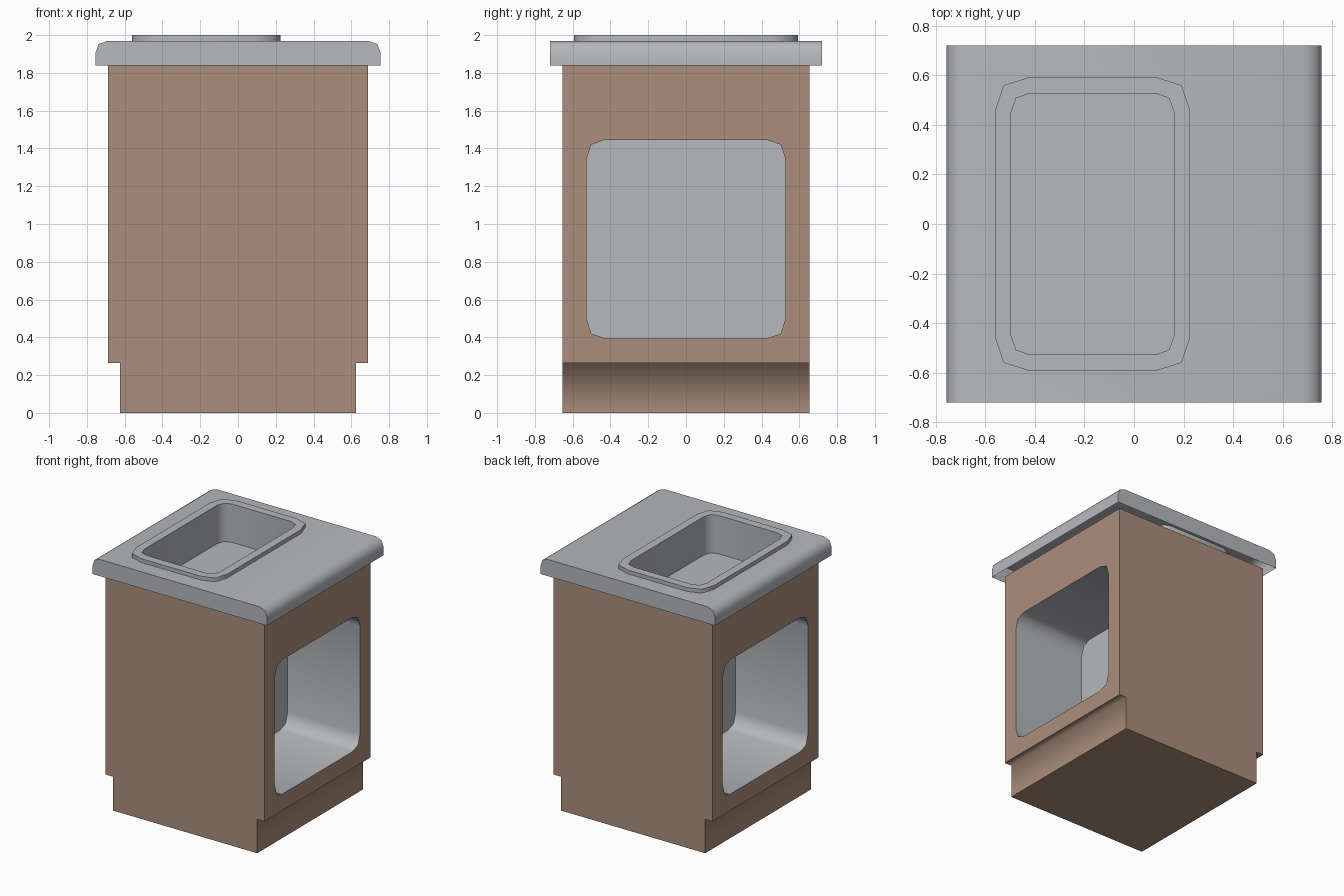
import bpy, bmesh
from math import radians
from mathutils import Vector

if "Cube" in bpy.data.objects:
    bpy.data.objects.remove(bpy.data.objects["Cube"], do_unlink=True)


def material(name, rgb):
    m = bpy.data.materials.new(name)
    m.use_nodes = True
    m.diffuse_color = (*rgb, 1)
    m.node_tree.nodes["Principled BSDF"].inputs["Base Color"].default_value = (*rgb, 1)
    return m


brown = material("warm_brown", (0.41, 0.275, 0.20))
grey = material("light_grey", (0.47, 0.48, 0.505))


def rounded(hx, hy, cx, cy, ix=0.0, iy=0.0):
    """Rectangle outline with two-segment corners; ix, iy inset the corner's middle point."""
    quarter = [(hx, hy - cy), (hx - ix, hy - iy), (hx - cx, hy)]
    pts = []
    for sx, sy in ((1, 1), (-1, 1), (-1, -1), (1, -1)):
        corner = [(x * sx, y * sy) for x, y in quarter]
        pts += corner if sx * sy > 0 else corner[::-1]
    return pts


def loft(name, rings, mats, caps=(True, True)):
    """Join matching rings of points into one mesh, optionally capping its ends."""
    bm = bmesh.new()
    loops = [[bm.verts.new(p) for p in ring] for ring in rings]
    n = len(loops[0])
    for a, b in zip(loops, loops[1:]):
        for i in range(n):
            j = (i + 1) % n
            bm.faces.new((a[i], a[j], b[j], b[i]))
    if caps[0]:
        bm.faces.new(loops[0][::-1])
    if caps[1]:
        bm.faces.new(loops[-1])
    bmesh.ops.recalc_face_normals(bm, faces=bm.faces)
    me = bpy.data.meshes.new(name)
    bm.to_mesh(me)
    bm.free()
    ob = bpy.data.objects.new(name, me)
    bpy.context.collection.objects.link(ob)
    for m in mats:
        me.materials.append(m)
    return ob


def cut(ob, cutter):
    mod = ob.modifiers.new("cut", "BOOLEAN")
    mod.operation = "DIFFERENCE"
    mod.solver = "EXACT"
    mod.object = cutter
    bpy.context.view_layer.objects.active = ob
    bpy.ops.object.modifier_apply(modifier=mod.name)
    bpy.data.objects.remove(cutter, do_unlink=True)


def finish(ob, drop=None, recolour=None, soft=None):
    """Remove hidden faces, recolour by rule, smooth everything but the sharp edges."""
    bm = bmesh.new()
    bm.from_mesh(ob.data)
    bm.normal_update()
    if drop:
        hidden = [f for f in bm.faces if drop(f)]
        bmesh.ops.delete(bm, geom=hidden, context="FACES")
    for f in bm.faces:
        f.smooth = True
        f.material_index = 1 if recolour and recolour(f) else 0
    for e in bm.edges:
        if len(e.link_faces) == 2 and e.calc_face_angle() > radians(60):
            e.smooth = bool(soft and soft(e))
    bm.to_mesh(ob.data)
    bm.free()


# Cabinet body with a recessed plinth on both sides
half = [(0.625, 0), (0.625, 0.265), (0.687, 0.265), (0.687, 1.84)]
outline = half + [(-x, z) for x, z in reversed(half)]
body = loft("cabinet_body", [[(x, y, z) for x, z in outline] for y in (-0.655, 0.655)],
            [brown, grey])

# Open compartment on each side, with a solid divider between them
niche = rounded(0.527, 0.525, 0.097, 0.105, 0.025, 0.025)
for side in (1, -1):
    cutter = loft("compartment_cutter",
                  [[(side * x, y, z + 0.92) for y, z in niche] for x in (0.06, 0.9)], [grey])
    cutter.hide_render = True
    cut(body, cutter)


def in_niche(f):
    c = f.calc_center_median()
    return abs(c.x) < 0.67 and 0.39 < c.z < 1.45 and abs(c.y) < 0.6


def plinth_step(e):
    return all(abs(abs(v.co.x) - 0.625) < 0.005 and abs(v.co.z - 0.265) < 0.005
               for v in e.verts)


finish(body, drop=lambda f: f.normal.z > 0.9 and f.calc_center_median().z > 1.8,
       recolour=in_niche, soft=plinth_step)

# Worktop with rounded sides, open underneath
half = [(0.755, 1.84), (0.755, 1.905), (0.738, 1.952), (0.69, 1.97)]
outline = half + [(-x, z) for x, z in reversed(half)]
worktop = loft("worktop", [[(x, y, z) for x, z in outline] for y in (-0.72, 0.72)], [grey])

# Sink outlines
centre = Vector((-0.167, 0))
outer = rounded(0.393, 0.592, 0.137, 0.135, 0.034, 0.033)
inner = rounded(0.328, 0.527, 0.075, 0.075, 0.02, 0.02)


def ring(outline, z):
    return [(x + centre.x, y + centre.y, z) for x, y in outline]


hole = loft("sink_hole_cutter", [ring(inner, z) for z in (1.7, 2.1)], [grey])
hole.hide_render = True
cut(worktop, hole)
finish(worktop, drop=lambda f: f.normal.z < -0.9
       or (abs(f.normal.z) < 0.1 and abs(f.calc_center_median().x - centre.x) < 0.4
           and abs(f.calc_center_median().y) < 0.6))

# Sink: raised rim and basin
sink = loft("sink", [ring(outer, 1.97), ring(outer, 2.0), ring(inner, 2.0), ring(inner, 1.7)],
            [grey], caps=(False, True))
finish(sink)
